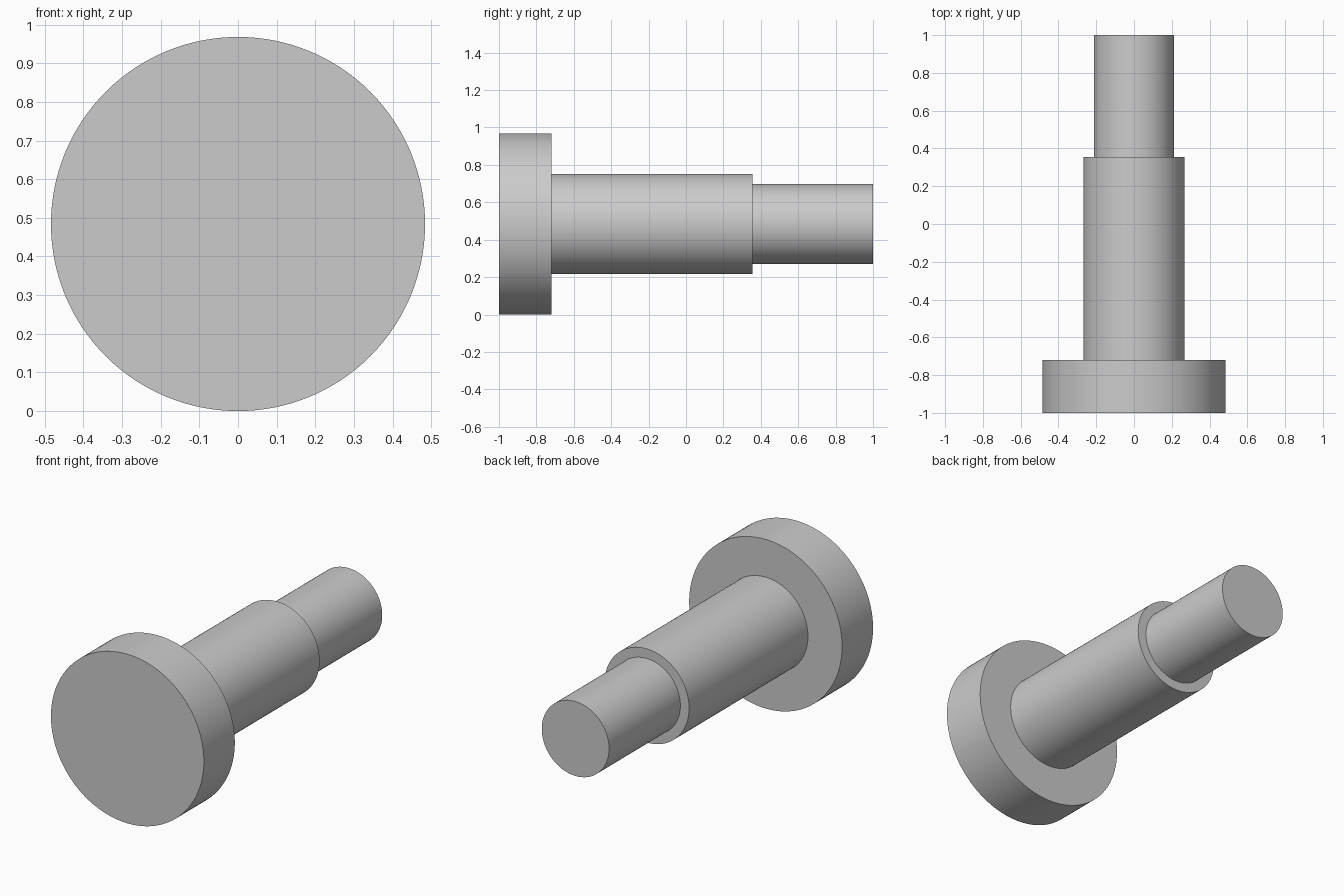
import bpy, bmesh, math

if "Cube" in bpy.data.objects:
    bpy.data.objects.remove(bpy.data.objects["Cube"], do_unlink=True)

SIDES = 128
HEAD_R, SHANK_R, TIP_R = 0.484, 0.268, 0.213

# Plain grey metal
grey = bpy.data.materials.new("grey_metal")
grey.use_nodes = True
colour = (0.6, 0.6, 0.6, 1)
grey.diffuse_color = colour
grey.node_tree.nodes["Principled BSDF"].inputs["Base Color"].default_value = colour

# Stepped outline as (radius, y): head, shank, tip
profile = [(HEAD_R, -1), (HEAD_R, -0.72),
           (SHANK_R, -0.72), (SHANK_R, 0.355),
           (TIP_R, 0.355), (TIP_R, 1)]


def ring(bm, radius, y):
    angles = [2 * math.pi * i / SIDES for i in range(SIDES)]
    return [bm.verts.new((radius * math.cos(a), y, HEAD_R + radius * math.sin(a)))
            for a in angles]


# Turn the outline about the long axis and cap both ends
bm = bmesh.new()
rings = [ring(bm, r, y) for r, y in profile]
for a, b in zip(rings, rings[1:]):
    for i in range(SIDES):
        j = (i + 1) % SIDES
        bm.faces.new((a[i], a[j], b[j], b[i]))
bm.faces.new(rings[0])
bm.faces.new(rings[-1])
bmesh.ops.recalc_face_normals(bm, faces=bm.faces)

mesh = bpy.data.meshes.new("stepped_pin")
bm.to_mesh(mesh)
bm.free()
mesh.materials.append(grey)
pin = bpy.data.objects.new("stepped_pin", mesh)
bpy.context.collection.objects.link(pin)

# Smooth sides with crisp shoulders
bpy.ops.object.select_all(action="DESELECT")
pin.select_set(True)
bpy.context.view_layer.objects.active = pin
bpy.ops.object.shade_smooth_by_angle(angle=math.radians(30))
